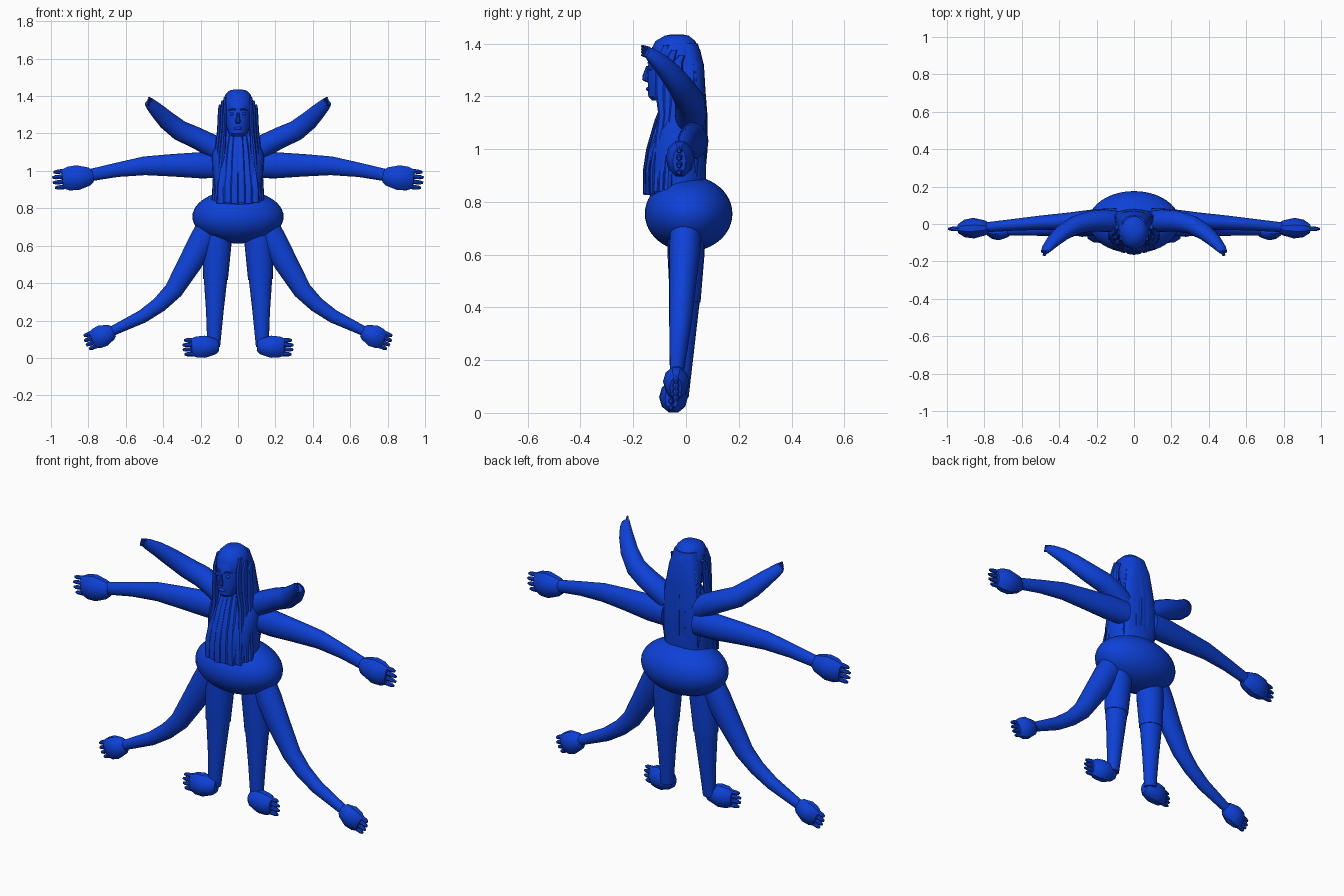
import bpy, bmesh, math
from mathutils import Vector

blue = bpy.data.materials.new("royal_blue")
blue.diffuse_color = (0.004, 0.052, 0.68, 1)


def finish(name, bm, mirror=False, angle=35):
    bmesh.ops.recalc_face_normals(bm, faces=bm.faces)
    me = bpy.data.meshes.new(name)
    bm.to_mesh(me)
    bm.free()
    me.materials.append(blue)
    ob = bpy.data.objects.new(name, me)
    bpy.context.collection.objects.link(ob)
    bpy.ops.object.select_all(action='DESELECT')
    ob.select_set(True)
    bpy.context.view_layer.objects.active = ob
    bpy.ops.object.shade_smooth_by_angle(angle=math.radians(angle))
    if mirror:
        ob.modifiers.new("Mirror", 'MIRROR').use_mirror_merge = False
    return ob


def loft(bm, rows, n=16, level=False, power=1.0):
    """Rows of (x, y, z, radius along y, radius across); level keeps rings horizontal."""
    pts = [Vector(r[:3]) for r in rows]
    rings = []
    for i, r in enumerate(rows):
        if level:
            side, across = Vector((0, 1, 0)), Vector((1, 0, 0))
        else:
            t = (pts[min(i + 1, len(pts) - 1)] - pts[max(i - 1, 0)]).normalized()
            side = Vector((0, 1, 0))
            side = (side - t * side.dot(t)).normalized()
            across = t.cross(side)
        ring = []
        for k in range(n):
            a = 2 * math.pi * k / n
            c, s = math.cos(a), math.sin(a)
            c = math.copysign(abs(c) ** power, c)
            s = math.copysign(abs(s) ** power, s)
            ring.append(bm.verts.new(pts[i] + side * c * r[3] + across * s * r[4]))
        rings.append(ring)
    for a, b in zip(rings, rings[1:]):
        for k in range(n):
            bm.faces.new((a[k], a[(k + 1) % n], b[(k + 1) % n], b[k]))
    bm.faces.new(rings[0])
    bm.faces.new(rings[-1])


def part(name, rows, n=20, mirror=False, **kw):
    bm = bmesh.new()
    loft(bm, rows, n, **kw)
    return finish(name, bm, mirror)


def ball(name, loc, scale, seg=32, rings=20, mirror=False):
    bm = bmesh.new()
    bmesh.ops.create_uvsphere(bm, u_segments=seg, v_segments=rings, radius=1)
    for v in bm.verts:
        v.co = Vector([v.co[i] * scale[i] + loc[i] for i in range(3)])
    return finish(name, bm, mirror)


def paw(name, base, direction, length, ry, rv):
    """Chunky mitten with four short digits in a row."""
    d = Vector(direction).normalized()
    base = Vector(base)
    side = Vector((0, 1, 0))
    side = (side - d * side.dot(d)).normalized()
    across = d.cross(side)
    bm = bmesh.new()
    prof = [(0, .45, .5), (.12, .72, .72), (.5, 1, 1), (.8, .85, .95), (1, .45, .75)]
    loft(bm, [(*(base + d * length * t), ry * a, rv * b) for t, a, b in prof], 10)
    for k in range(4):
        off = across * rv * (-.6 + .4 * k)
        start = base + off + d * length * .9
        reach = length * (.42 if k in (1, 2) else .36)
        loft(bm, [(*(start + d * reach * t), r, r) for t, r in
                  ((0, .013), (.75, .011), (1, .006))], 8)
    finish(name, bm, True)


# Hips and torso
ball("hips", (0, .01, .755), (.244, .166, .143), 40, 24)
part("torso", [(0, -.035, .80, .095, .125), (0, -.04, .88, .115, .13),
               (0, -.035, 1.0, .11, .135), (0, -.022, 1.08, .09, .14),
               (0, -.01, 1.14, .072, .125), (0, -.01, 1.18, .058, .085),
               (0, -.02, 1.24, .045, .05)], 28, level=True, power=.85)

# Head and face
part("head", [(0, -.085, 1.185, .045, .03), (0, -.075, 1.20, .068, .05),
              (0, -.06, 1.25, .085, .068), (0, -.05, 1.31, .095, .073),
              (0, -.045, 1.37, .09, .07), (0, -.04, 1.41, .06, .05)], 24, level=True)
part("nose", [(0, -.145, 1.315, .006, .006), (0, -.152, 1.28, .012, .010),
              (0, -.155, 1.262, .011, .014), (0, -.145, 1.254, .006, .010)], 8, level=True)
ball("eye", (.03, -.133, 1.305), (.014, .008, .008), 12, 8, True)
ball("lips", (0, -.143, 1.228), (.022, .009, .008), 12, 8)
part("eyebrow", [(.012, -.142, 1.327, .005, .004), (.03, -.137, 1.332, .006, .005),
                 (.05, -.118, 1.325, .004, .003)], 8, True)

# Hair cap and the long fall down the back
part("hair_cap", [(0, -.03, 1.28, .095, .083), (0, -.035, 1.33, .10, .086),
                  (0, -.04, 1.375, .094, .08), (0, -.04, 1.41, .075, .066),
                  (0, -.035, 1.43, .045, .045), (0, -.035, 1.435, .02, .02)], 28, level=True)
part("back_hair", [(0, .03, .87, .035, .10), (0, .035, 1.0, .042, .112),
                   (0, .035, 1.12, .043, .11), (0, .022, 1.22, .05, .098),
                   (0, .0, 1.32, .068, .086), (0, -.015, 1.40, .06, .065)],
     24, level=True, power=.8)
bm = bmesh.new()
for k in range(7):
    u = (k - 3) / 3
    y = -.03 * u * u
    drop = .02 * (k % 3)
    loft(bm, [(.095 * u, .062 + y, .87 + drop, .008, .010),
              (.105 * u, .072 + y, 1.0, .010, .017),
              (.10 * u, .072 + y, 1.12, .010, .016),
              (.085 * u, .064 + y, 1.22, .010, .014),
              (.07 * u, .058 + y, 1.32, .010, .012),
              (.045 * u, .032 + y, 1.40, .008, .008)], 8, level=True)
finish("back_hair_strands", bm)

# Hair locks framing the face and lying over the chest
bm = bmesh.new()
for k in range(3):
    o = k * .013
    loft(bm, [(.066 + o, -.075 + .03 * k, 1.395 - .02 * k, .012, .010),
              (.070 + o, -.095 + .032 * k, 1.33, .02, .011),
              (.074 + o, -.095 + .03 * k, 1.22, .022, .012),
              (.08 + o, -.085 + .02 * k, 1.13, .02, .016),
              (.09 + o, -.10 + .02 * k, 1.02, .02, .016),
              (.10 + o, -.11 + .02 * k, .84, .016, .015)], 8, level=True)
finish("side_locks", bm, True)
bm = bmesh.new()
for k in range(6):
    u = (k - 2.5) / 2.5
    y = .025 * u * u
    loft(bm, [(.055 * u, -.075 + y, 1.19, .012, .014),
              (.068 * u, -.108 + y, 1.11, .012, .018),
              (.08 * u, -.14 + y, 1.0, .012, .021),
              (.09 * u, -.152 + y, .92, .012, .022),
              (.092 * u, -.153 + y, .825 + .006 * (k % 2), .010, .022)], 8, level=True)
finish("front_locks", bm)

# Raised pair of arms, tapering to small fingers
part("raised_arm", [(.09, .015, 1.10, .055, .06), (.15, .018, 1.14, .06, .06),
                    (.23, .015, 1.18, .056, .057), (.31, -.005, 1.215, .05, .055),
                    (.38, -.045, 1.27, .043, .05), (.43, -.09, 1.32, .035, .041),
                    (.465, -.13, 1.355, .024, .032), (.477, -.15, 1.37, .014, .026)], 20, True)
bm = bmesh.new()
for k in range(4):
    z = 1.352 + .011 * k
    loft(bm, [(.472 - .004 * k, -.14, z - .004, .008, .007),
              (.484 - .002 * k, -.168, z + .006, .005, .005)], 8)
finish("raised_fingers", bm, True)

# Outstretched pair of arms
part("side_arm", [(.09, .03, 1.03, .055, .068), (.2, .025, 1.03, .055, .07),
                  (.35, .015, 1.03, .046, .06), (.5, .007, 1.027, .038, .05),
                  (.65, -.005, 1.005, .031, .038), (.8, -.018, .975, .026, .032)], 24, True)
paw("side_hand", (.775, -.02, .972), (1, -.03, -.10), .165, .055, .07)

# Straight pair of legs
part("thigh", [(.105, .0, .72, .07, .07), (.112, .0, .6, .07, .076),
               (.12, -.003, .42, .058, .066)], 24, True)
part("shin", [(.12, -.003, .425, .055, .063), (.124, -.01, .25, .042, .047),
              (.13, -.02, .06, .03, .034)], 24, True)
paw("straight_foot", (.105, -.04, .062), (1, -.10, -.03), .145, .055, .062)

# Bent pair of legs
part("bent_thigh", [(.14, -.0, .72, .06, .07), (.195, -.005, .62, .06, .07),
                    (.255, -.012, .51, .053, .064), (.345, -.02, .36, .044, .05),
                    (.42, -.025, .285, .038, .042), (.51, -.03, .222, .033, .036),
                    (.69, -.036, .135, .024, .025)], 20, True)
paw("bent_foot", (.665, -.036, .143), (1, -.02, -.42), .125, .05, .062)
